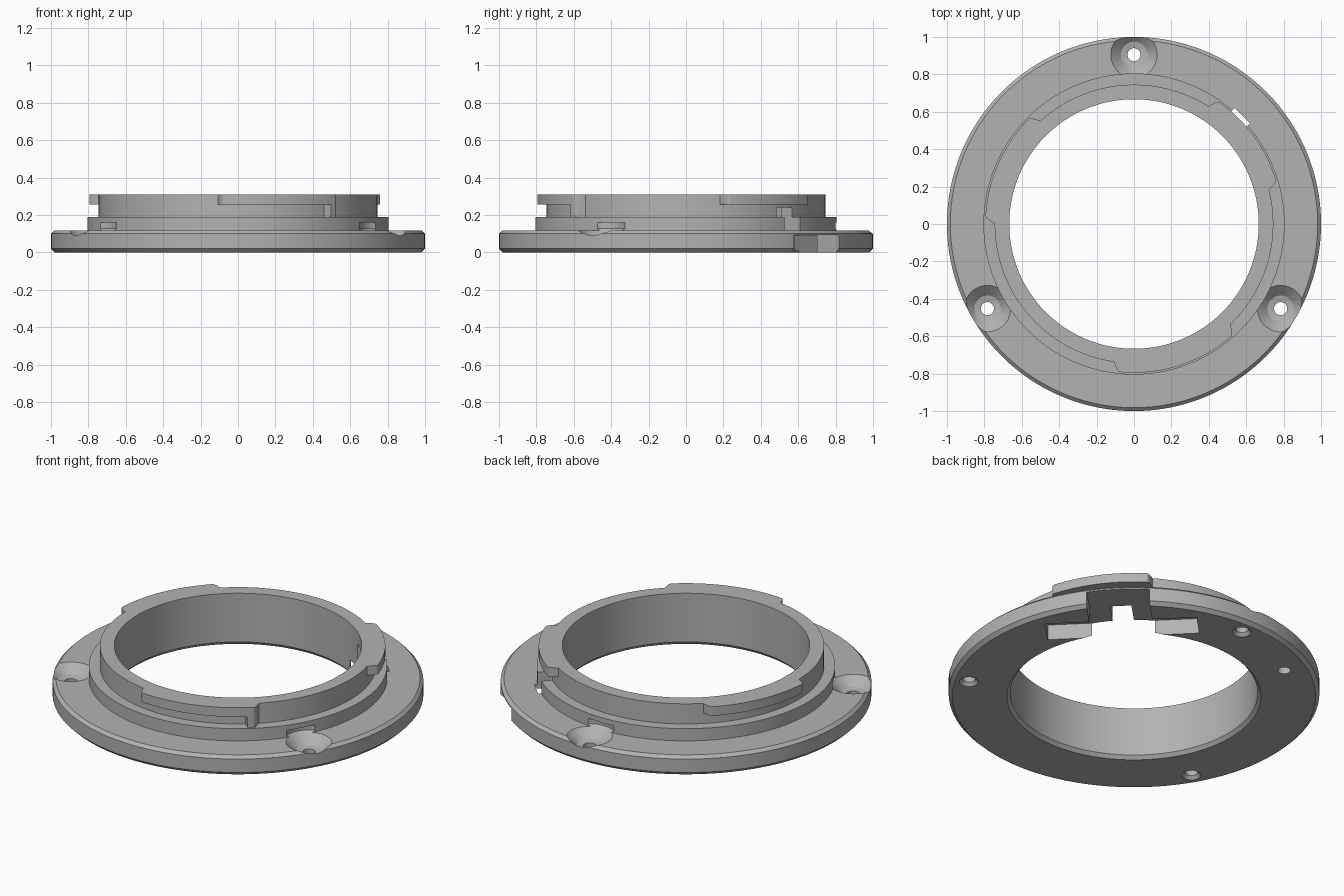
import bpy, bmesh
from math import cos, sin, radians, pi
from mathutils import Matrix

cube = bpy.data.objects.get("Cube")
if cube:
    bpy.data.objects.remove(cube, do_unlink=True)

metal = bpy.data.materials.new("satin grey metal")
metal.use_nodes = True
grey = (0.45, 0.45, 0.45, 1)
metal.diffuse_color = grey
metal.node_tree.nodes["Principled BSDF"].inputs["Base Color"].default_value = grey


def make_object(name, bm):
    bmesh.ops.recalc_face_normals(bm, faces=bm.faces)
    mesh = bpy.data.meshes.new(name)
    bm.to_mesh(mesh)
    bm.free()
    mesh.materials.append(metal)
    obj = bpy.data.objects.new(name, mesh)
    bpy.context.collection.objects.link(obj)
    return obj


def lathe(name, profile, steps, centre=(0, 0)):
    """Revolve a closed (radius, z) profile; axis points are merged."""
    bm = bmesh.new()
    verts = [bm.verts.new((r, 0, z)) for r, z in profile]
    edges = [bm.edges.new((verts[i - 1], v)) for i, v in enumerate(verts)]
    bmesh.ops.spin(bm, geom=verts + edges, cent=(0, 0, 0), axis=(0, 0, 1),
                   angle=2 * pi, steps=steps)
    bmesh.ops.remove_doubles(bm, verts=bm.verts, dist=0.0001)
    bmesh.ops.translate(bm, verts=bm.verts, vec=(*centre, 0))
    return make_object(name, bm)


def sector(name, start, end, z0, z1, ramp_in, ramp_out):
    """Curved lug whose ends blend into the collar."""
    def radius(a):
        t = max(0, min(1, (a - start) / ramp_in, (end - a) / ramp_out))
        return 0.73 + 0.065 * t * t * (3 - 2 * t)
    count = int((end - start) * 1.5)
    angles = [start + (end - start) * i / count for i in range(count + 1)]
    outline = [(radius(a), a) for a in angles] + [(0.70, a) for a in reversed(angles)]
    bm = bmesh.new()
    face = bm.faces.new([bm.verts.new((r * cos(radians(a)), r * sin(radians(a)), z0))
                         for r, a in outline])
    up = bmesh.ops.extrude_face_region(bm, geom=[face])["geom"]
    bmesh.ops.translate(bm, vec=(0, 0, z1 - z0),
                        verts=[v for v in up if isinstance(v, bmesh.types.BMVert)])
    return make_object(name, bm)


def radial_box(name, r0, r1, width, z0, z1, angle=45):
    """Box lying along a radius of the ring."""
    bm = bmesh.new()
    bmesh.ops.create_cube(bm, size=1, matrix=Matrix.Rotation(radians(angle), 4, "Z")
                          @ Matrix.Translation(((r0 + r1) / 2, 0, (z0 + z1) / 2))
                          @ Matrix.Diagonal((r1 - r0, width, z1 - z0, 1)))
    return make_object(name, bm)


def combine(target, tool, operation):
    tool.hide_render = True
    mod = target.modifiers.new(tool.name, "BOOLEAN")
    mod.operation, mod.solver, mod.object = operation, "EXACT", tool
    bpy.context.view_layer.objects.active = target
    bpy.ops.object.modifier_apply(modifier=mod.name)
    bpy.data.objects.remove(tool, do_unlink=True)


# Stepped ring: chamfered flange, shoulder and collar around the bore
ring = lathe("mount_ring", [
    (0.685, 0), (0.98, 0), (1, 0.02), (1, 0.10), (0.982, 0.117),
    (0.805, 0.117), (0.805, 0.19), (0.745, 0.19), (0.745, 0.31),
    (0.667, 0.31), (0.667, 0.02)], 160)

# Three bayonet lugs and the stop below one of them
for start, end in ((13, 59), (131, 181), (260.5, 315)):
    combine(ring, sector("bayonet_lug", start, end, 0.255, 0.31, 4, 4), "UNION")
combine(ring, sector("lug_stop", 308, 315, 0.18, 0.28, 0.2, 4), "UNION")

# Countersunk screw holes
for angle in (90, 210, 330):
    spot = (0.905 * cos(radians(angle)), 0.905 * sin(radians(angle)))
    combine(ring, lathe("screw_hole", [
        (0, -0.02), (0.07, -0.02), (0.035, 0.018), (0.035, 0.06), (0.07, 0.067),
        (0.135, 0.127), (0.135, 0.16), (0, 0.16)], 40, spot), "DIFFERENCE")

# Blind locating hole in the underside
spot = (0.857 * cos(radians(121)), 0.857 * sin(radians(121)))
combine(ring, lathe("locating_hole", [
    (0, -0.02), (0.035, -0.02), (0.035, 0.06), (0, 0.06)], 32, spot), "DIFFERENCE")

# Latch recess: rim notch, cross pocket and slot through the collar wall
for name, r0, r1, width, z0, z1 in (
        ("rim_notch", 0.5, 1.1, 0.34, -0.05, 0.092),
        ("cross_pocket", 0.65, 0.82, 0.82, -0.05, 0.091),
        ("collar_slot", 0.55, 0.82, 0.115, 0.05, 0.24)):
    combine(ring, radial_box(name, r0, r1, width, z0, z1), "DIFFERENCE")

# Smooth the curved walls and keep machined edges crisp
bpy.ops.object.select_all(action="DESELECT")
ring.select_set(True)
bpy.context.view_layer.objects.active = ring
bpy.ops.object.shade_smooth_by_angle(angle=radians(25))
